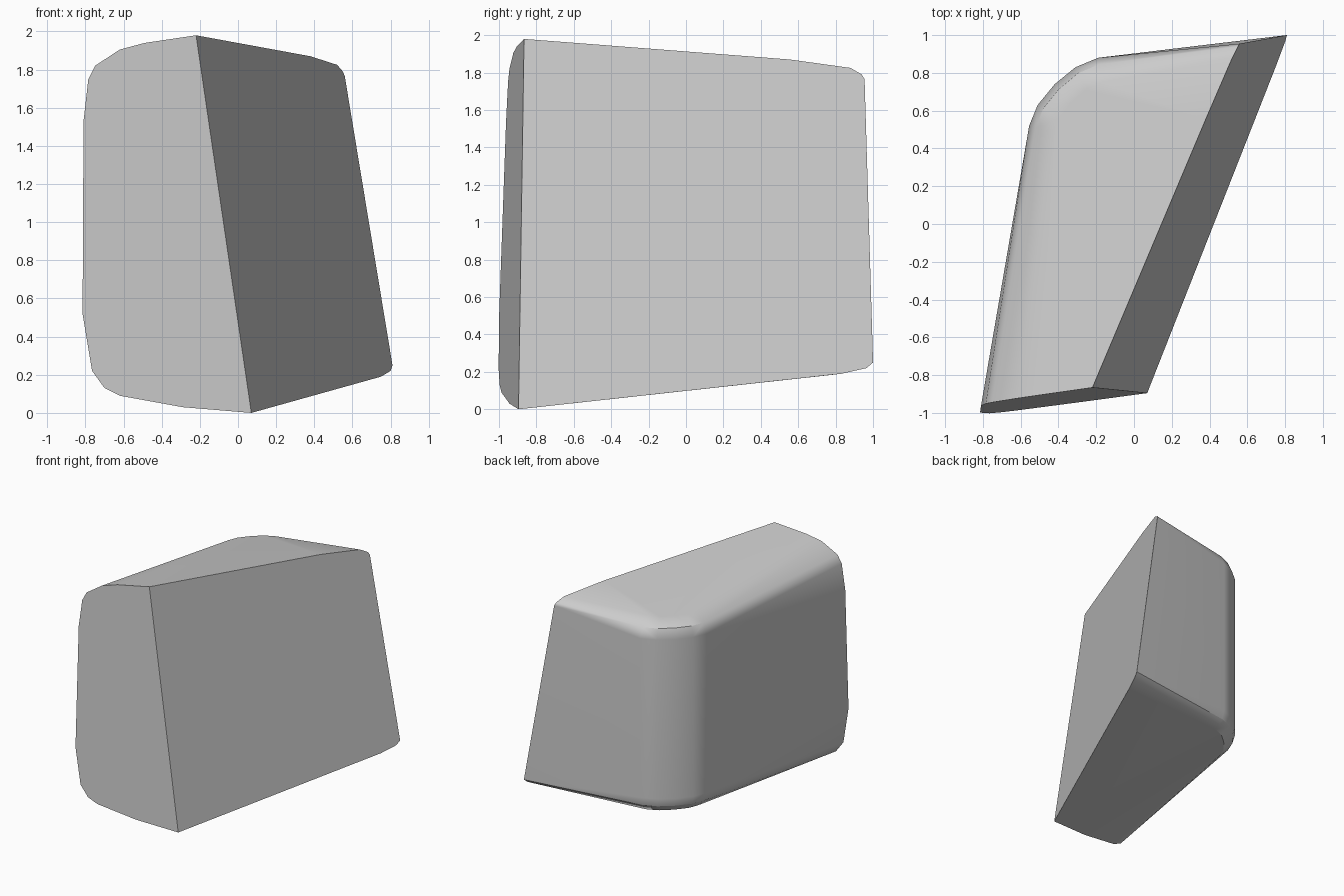
import bpy, bmesh, math

if "Cube" in bpy.data.objects:
    bpy.data.objects.remove(bpy.data.objects["Cube"])

# Planes that hold the two flat cut sides of the block
def on_front(x, z):
    return (x, -0.905 + 0.137 * x + 0.035 * z, z)

def on_right(x, z):
    return (x, (x - 0.4375 + 0.1527 * z) / 0.4106, z)

# Outline of the front cut side
front = [(-0.22, 1.98), (-0.49, 1.94), (-0.62, 1.905), (-0.75, 1.82), (-0.785, 1.75),
         (-0.81, 1.53), (-0.815, 0.52), (-0.765, 0.22), (-0.70, 0.13), (-0.62, 0.09),
         (-0.29, 0.03), (0.07, 0.0)]
# Outline of the right cut side
right = [(0.38, 1.87), (0.52, 1.825), (0.55, 1.79), (0.56, 1.765),
         (0.81, 0.25), (0.80, 0.22), (0.75, 0.19), (0.45, 0.10)]
# Rounded vertical corner at the back left, seen from above
corner = [(-0.555, 0.52), (-0.51, 0.63), (-0.42, 0.74), (-0.31, 0.83), (-0.19, 0.88)]

points = [on_front(*p) for p in front] + [on_right(*p) for p in right]
# Rings that round the corner into the top and bottom: inward scale and height
for inset, z in ((0.0, 1.66), (0.035, 1.74), (0.13, 1.80),
                 (0.0, 0.32), (0.02, 0.25), (0.09, 0.185)):
    for i, (x, y) in enumerate(corner):
        a = math.radians(165 - 17 * i)
        points.append((x - inset * math.cos(a), y - inset * math.sin(a), z))

# Stone block: the solid wrapped around both outlines and the corner rings
bm = bmesh.new()
for p in points:
    bm.verts.new(p)
hull = bmesh.ops.convex_hull(bm, input=bm.verts)
loose = [v for v in bm.verts if not v.link_faces]
bmesh.ops.delete(bm, geom=loose, context='VERTS')
bmesh.ops.dissolve_limit(bm, angle_limit=math.radians(1.5), verts=bm.verts, edges=bm.edges)
bmesh.ops.recalc_face_normals(bm, faces=bm.faces)
mesh = bpy.data.meshes.new("stone_block")
bm.to_mesh(mesh)
bm.free()
block = bpy.data.objects.new("stone_block", mesh)
bpy.context.collection.objects.link(block)

grey = bpy.data.materials.new("light_grey")
grey.diffuse_color = (0.6, 0.6, 0.6, 1)
grey.use_nodes = True
grey.node_tree.nodes["Principled BSDF"].inputs["Base Color"].default_value = grey.diffuse_color
mesh.materials.append(grey)

# Soft rounded edges, crisp cut sides
bpy.context.view_layer.objects.active = block
block.select_set(True)
bpy.ops.object.shade_smooth_by_angle(angle=math.radians(30))
weighted = block.modifiers.new("weighted_normals", 'WEIGHTED_NORMAL')
weighted.keep_sharp = True
